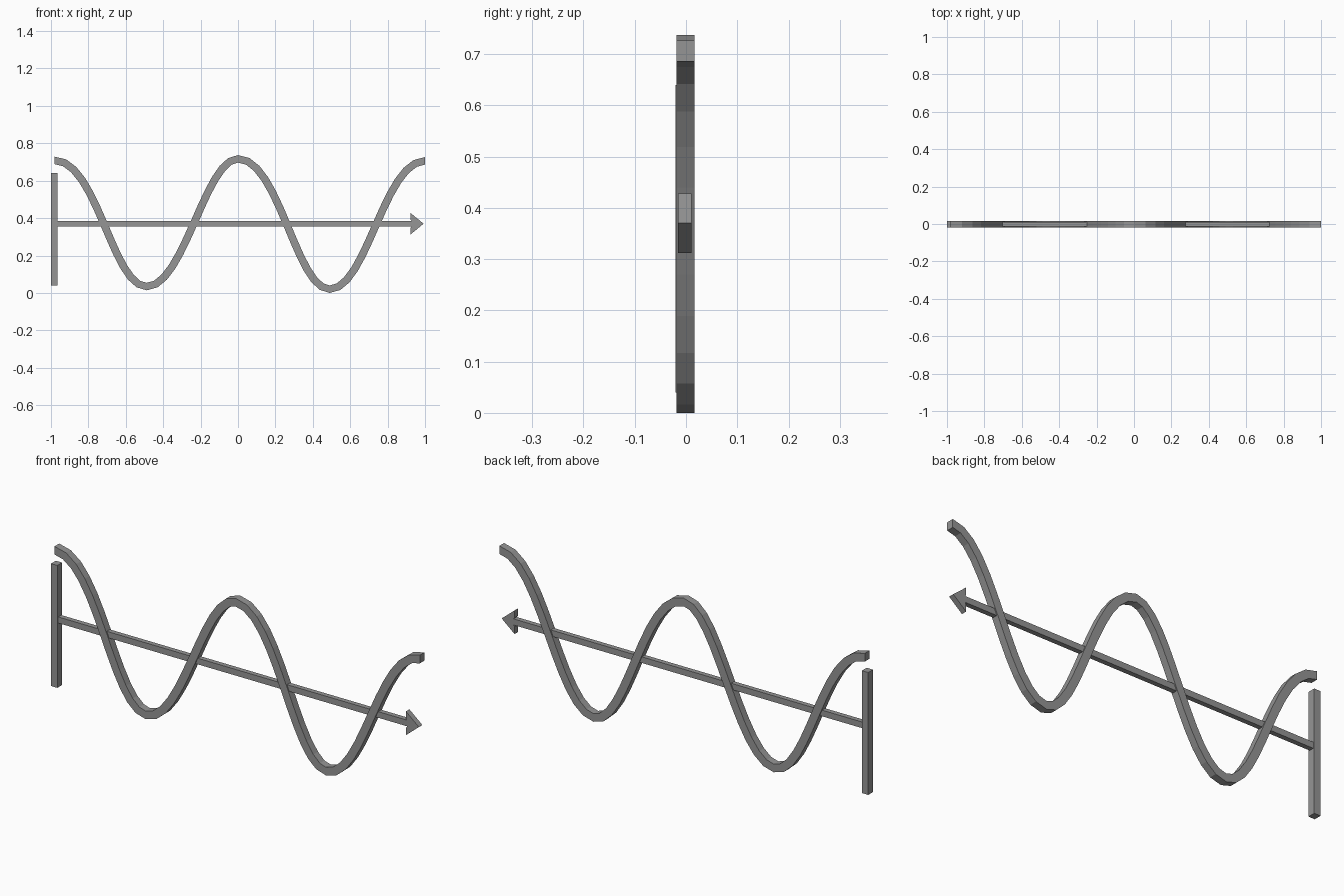
import bpy
import bmesh
from mathutils import Vector
from mathutils.geometry import interpolate_bezier

cube = bpy.data.objects.get("Cube")
if cube:
    bpy.data.objects.remove(cube, do_unlink=True)

grey = bpy.data.materials.new("mid grey")
grey.use_nodes = True
colour = (0.3, 0.3, 0.3, 1)
grey.diffuse_color = colour
grey.node_tree.nodes["Principled BSDF"].inputs["Base Color"].default_value = colour


def extrude_outline(name, outline, y0, y1):
    """Solid from an (x, z) outline running between two depths."""
    bm = bmesh.new()
    face = bm.faces.new([bm.verts.new((x, y0, z)) for x, z in outline])
    out = bmesh.ops.extrude_face_region(bm, geom=[face])
    moved = [v for v in out["geom"] if isinstance(v, bmesh.types.BMVert)]
    bmesh.ops.translate(bm, verts=moved, vec=(0, y1 - y0, 0))
    bmesh.ops.recalc_face_normals(bm, faces=bm.faces)
    mesh = bpy.data.meshes.new(name)
    bm.to_mesh(mesh)
    bm.free()
    mesh.materials.append(grey)
    obj = bpy.data.objects.new(name, mesh)
    bpy.context.collection.objects.link(obj)
    return obj


def box(name, x0, x1, z0, z1, y0, y1):
    return extrude_outline(name, [(x0, z0), (x1, z0), (x1, z1), (x0, z1)], y0, y1)


# Wave: crests and troughs as (x, z, handle before, handle after)
knots = [(-0.982, 0.709, 0, 0.23), (-0.488, 0.034, 0.185, 0.2),
         (0, 0.717, 0.175, 0.22), (0.49, 0.02, 0.18, 0.2),
         (1.0, 0.706, 0.22, 0)]
path = []
for (xa, za, _, ha), (xb, zb, hb, _) in zip(knots, knots[1:]):
    span = interpolate_bezier(Vector((xa, za)), Vector((xa + ha, za)),
                              Vector((xb - hb, zb)), Vector((xb, zb)), 13)
    path += span if not path else span[1:]

half = 0.02
upper, lower = [], []
for i, p in enumerate(path):
    t = (path[min(i + 1, len(path) - 1)] - path[max(i - 1, 0)]).normalized()
    if i in (0, len(path) - 1):
        t = Vector((1, 0))
    n = Vector((-t.y, t.x)) * half
    upper.append(p + n)
    lower.append(p - n)
extrude_outline("wave_ribbon", upper + lower[::-1], -0.019, 0.017)

# Upright bar, long shaft and arrowhead
box("upright_bar", -1.0, -0.966, 0.04, 0.64, -0.02, 0.017)
box("arrow_shaft", -0.966, 0.97, 0.355, 0.385, -0.013, 0.011)
barb = [(0.992, 0.37), (0.922, 0.428), (0.922, 0.392), (0.94, 0.37)]
mirrored = [(x, 0.74 - z) for x, z in barb[1:3]]
extrude_outline("arrow_head", barb + mirrored[::-1], -0.016, 0.011)
